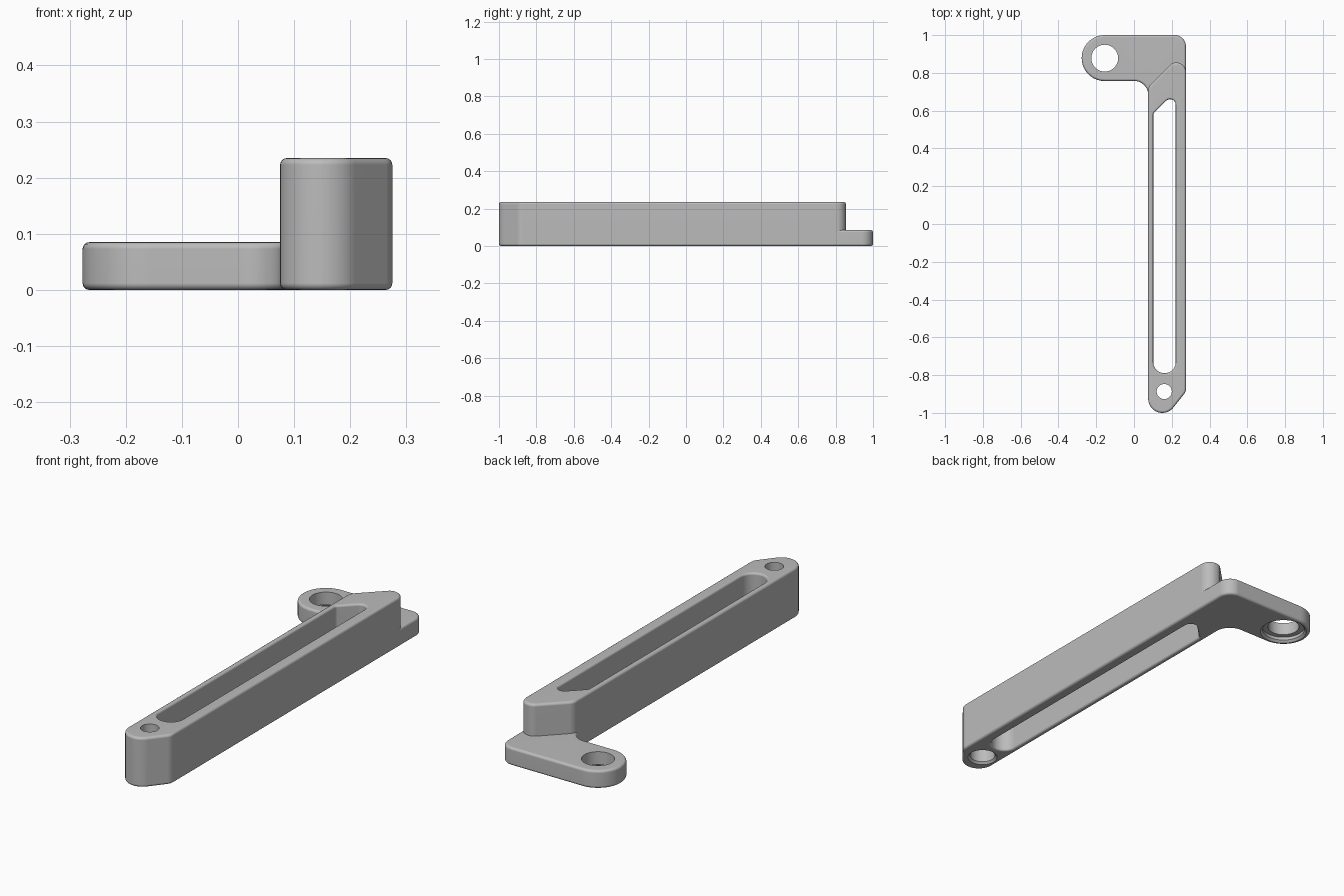
import bpy, bmesh, math
from mathutils import Vector

cube = bpy.data.objects.get("Cube")
if cube:
    bpy.data.objects.remove(cube)

grey = bpy.data.materials.new("plain grey")
grey.use_nodes = True
grey.diffuse_color = (0.5, 0.5, 0.5, 1)
grey.node_tree.nodes["Principled BSDF"].inputs["Base Color"].default_value = (0.5, 0.5, 0.5, 1)


def rounded(corners, steps=10):
    """Counter-clockwise polygon with filleted corners, as (point, outward normal)."""
    out = []
    for i, (x, y, r) in enumerate(corners):
        p = Vector((x, y))
        a = (p - Vector(corners[i - 1][:2])).normalized()
        b = (Vector(corners[(i + 1) % len(corners)][:2]) - p).normalized()
        turn = math.atan2(a.cross(b), a.dot(b))
        side = math.copysign(1, turn)
        normal = Vector((a.y, -a.x))
        start = p - a * r * math.tan(abs(turn) / 2)
        centre = start - normal * r * side
        for k in range(steps + 1):
            t = turn * k / steps
            n = Vector((normal.x * math.cos(t) - normal.y * math.sin(t),
                        normal.x * math.sin(t) + normal.y * math.cos(t)))
            out.append((centre + n * r * side, n))
    return out


def circle(x, y, r, steps=48):
    ring = [Vector((math.cos(k * math.tau / steps), math.sin(k * math.tau / steps)))
            for k in range(steps)]
    return [(Vector((x, y)) + n * r, n) for n in ring]


def round_edges(height, b, sign, steps=4):
    """Wall levels (offset, z) with rounded bottom and top edges."""
    arc = [(sign * b * (1 - math.sin(t)), b * (1 - math.cos(t)))
           for t in (k * math.pi / 2 / steps for k in range(steps + 1))]
    return arc + [(o, height - z) for o, z in reversed(arc)]


def counterbore(height, grow, depth, b=0.01):
    """Wall levels of a hole that widens at the underside."""
    return [(grow + b, 0), (grow, b), (grow, depth), (0, depth), (0, height)]


def build(name, walls):
    """Skin each outline through its levels, then fill the caps between them."""
    bm = bmesh.new()
    caps = ([], [])
    for outline, levels in walls:
        rings = [[bm.verts.new((*(p + n * o), z)) for p, n in outline] for o, z in levels]
        count = len(outline)
        for low, high in zip(rings, rings[1:]):
            for i in range(count):
                j = (i + 1) % count
                bm.faces.new((low[i], low[j], high[j], high[i]))
        for cap, ring in zip(caps, (rings[0], rings[-1])):
            cap += [bm.edges.get((ring[i - 1], ring[i])) for i in range(count)]
    for cap, z in zip(caps, (-1, 1)):
        bmesh.ops.triangle_fill(bm, edges=cap, use_beauty=True, normal=(0, 0, z))
    bmesh.ops.recalc_face_normals(bm, faces=bm.faces)
    mesh = bpy.data.meshes.new(name)
    bm.to_mesh(mesh)
    bm.free()
    mesh.materials.append(grey)
    ob = bpy.data.objects.new(name, mesh)
    bpy.context.collection.objects.link(ob)
    bpy.ops.object.select_all(action='DESELECT')
    ob.select_set(True)
    bpy.context.view_layer.objects.active = ob
    bpy.ops.object.shade_smooth_by_angle(angle=math.radians(30))
    weighted = ob.modifiers.new("flat caps", 'WEIGHTED_NORMAL')
    weighted.keep_sharp = True
    return ob


# Tall slotted bar with a screw hole at its front end
BAR_H = 0.235
bar = rounded([(0.075, -1, 0.075), (0.186, -1, 0.074), (0.275, -0.888, 0.05),
               (0.275, 0.855, 0.05), (0.205, 0.855, 0.04), (0.075, 0.725, 0.05)])
slot = rounded([(0.102, -0.79, 0.059), (0.221, -0.79, 0.059),
                (0.221, 0.703, 0.03), (0.102, 0.584, 0.02)])
build("slotted_bar", [
    (bar, round_edges(BAR_H, 0.012, -1)),
    (slot, round_edges(BAR_H, 0.01, 1)),
    (circle(0.16, -0.887, 0.04), counterbore(BAR_H, 0.017, 0.14)),
])

# Low mounting tab with a round end and a large hole
TAB_H = 0.085
tab = rounded([(0.075, 0.668, 0.014), (0.275, 0.668, 0.014), (0.275, 1, 0.06),
               (-0.277, 1, 0.121), (-0.277, 0.757, 0.121), (0.075, 0.757, 0.073)])
build("mounting_tab", [
    (tab, round_edges(TAB_H, 0.012, -1)),
    (circle(-0.155, 0.878, 0.071), counterbore(TAB_H, 0.024, 0.025)),
])
